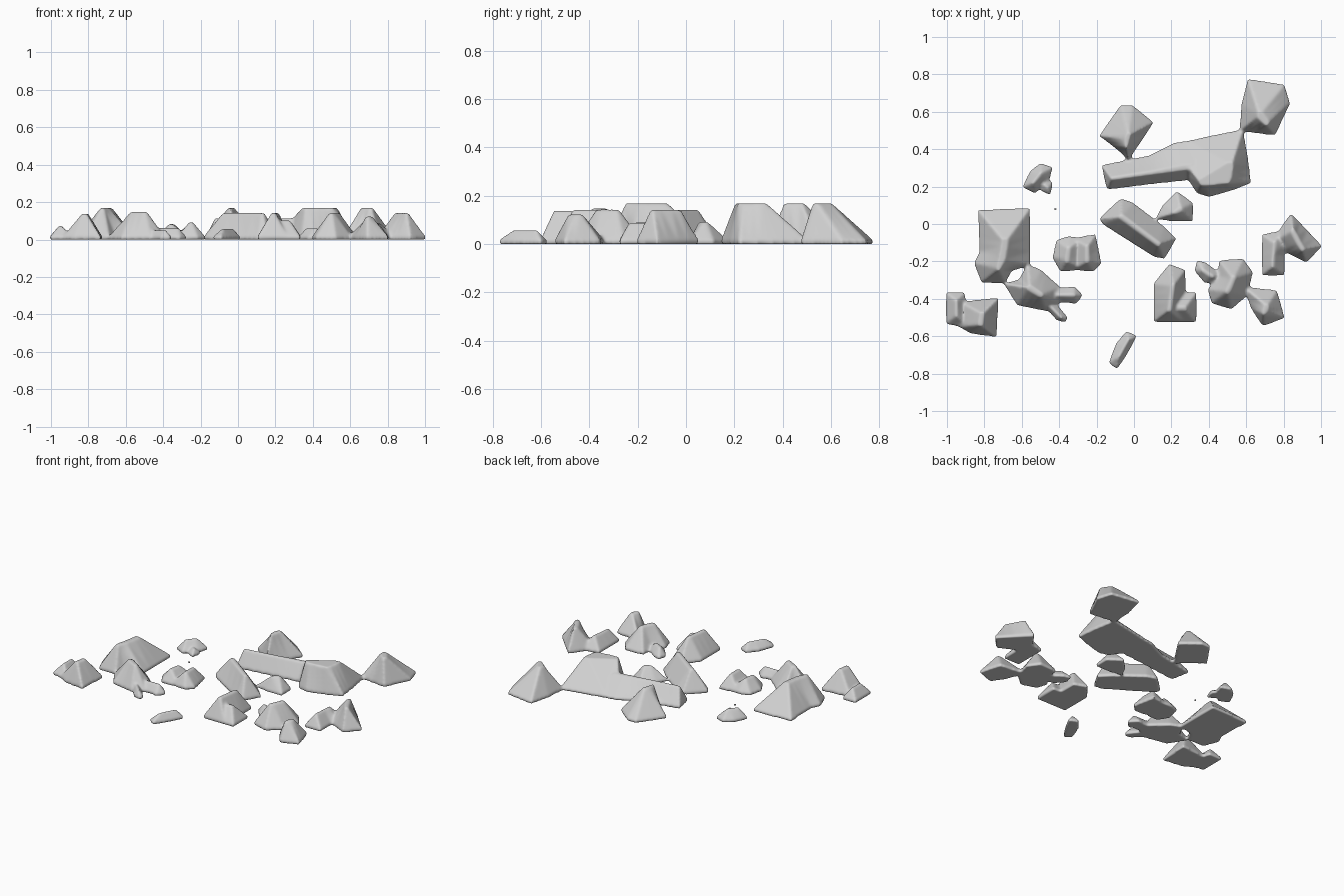
import bpy
import bmesh
from mathutils import Vector

# Remove the default object
default_cube = bpy.data.objects.get("Cube")
if default_cube:
    bpy.data.objects.remove(default_cube, do_unlink=True)

# One plain stone colour
STONE = (0.63, 0.63, 0.63, 1.0)
stone = bpy.data.materials.new("light grey stone")
stone.use_nodes = True
stone.diffuse_color = STONE
stone.node_tree.nodes["Principled BSDF"].inputs["Base Color"].default_value = STONE

UNIT = 0.01      # footprints and ridges are written in hundredths
FLARE = 0.006    # widens the foot to make up for later smoothing
LIP = 0.016      # height of the upright edge around the foot


def to_vectors(points):
    return [Vector((x, y, 0)) * UNIT for x, y in points]


def nearest_on_ridge(point, ridge):
    """Closest point to the given one on the ridge polyline."""
    best = ridge[0]
    for a, b in zip(ridge, ridge[1:]):
        along = b - a
        t = max(0.0, min(1.0, (point - a).dot(along) / along.length_squared))
        candidate = a + along * t
        if (candidate - point).length < (best - point).length:
            best = candidate
    return best


def add_mound(bm, footprint, ridge, height, crown=0.13):
    """Loft a footprint outline up to a narrow crown along its ridge."""
    corners, ridge = to_vectors(footprint), to_vectors(ridge)
    outline = []
    for a, b in zip(corners, corners[1:] + corners[:1]):
        outline += [a.lerp(b, step / 4) for step in range(4)]

    foot, lip, top = [], [], []
    for p in outline:
        r = nearest_on_ridge(p, ridge)
        wide = p + (p - r).normalized() * FLARE
        foot.append(bm.verts.new(wide))
        lip.append(bm.verts.new(wide + Vector((0, 0, LIP))))
        crest = r.lerp(p, crown)
        top.append(bm.verts.new((crest.x, crest.y, height * UNIT + 0.003)))

    count = len(outline)
    for lower, upper in ((foot, lip), (lip, top)):
        for i in range(count):
            j = (i + 1) % count
            bm.faces.new((lower[i], lower[j], upper[j], upper[i]))
    bm.faces.new(foot)
    bm.faces.new(top)


def finish(name, bm):
    bmesh.ops.recalc_face_normals(bm, faces=bm.faces)
    mesh = bpy.data.meshes.new(name)
    bm.to_mesh(mesh)
    bm.free()
    mesh.materials.append(stone)
    mesh.shade_smooth()
    obj = bpy.data.objects.new(name, mesh)
    bpy.context.collection.objects.link(obj)
    return obj


def rock(name, *mounds):
    """Fuse one or more mounds into a single softened rock."""
    bm = bmesh.new()
    for footprint, ridge, height in mounds:
        add_mound(bm, footprint, ridge, height)
    obj = finish(name, bm)
    fuse = obj.modifiers.new("fuse", 'REMESH')
    fuse.mode = 'VOXEL'
    fuse.voxel_size = 0.008
    fuse.use_smooth_shade = True
    soften = obj.modifiers.new("soften", 'SMOOTH')
    soften.factor = 0.5
    soften.iterations = 7
    return obj


# Long rear ridge with its low arm, the diamond behind it and the corner peak
rock("rear_ridge",
     ([(-17, 31), (8, 36), (22, 43), (40, 45), (40, 20), (29, 24), (10, 22), (-14, 19)],
      [(-12, 24), (30, 30)], 11),
     ([(20, 42), (38, 46), (58, 50), (60, 38), (62, 22), (54, 19), (40, 15), (34, 17), (28, 26)],
      [(36, 21), (50, 22), (52, 31)], 16.5),
     ([(-7, 63), (-1, 63), (10, 54), (-1, 38), (-3, 34), (-6, 38), (-18, 47)],
      [(-4, 41), (-3, 47)], 16.5),
     ([(61, 77), (80, 74), (83, 64), (75, 48), (57, 50), (58, 64)],
      [(67, 58), (71, 53)], 16.5))

# Slanting bar in the middle with a small stone touching it
rock("middle_bar",
     ([(-7, 13), (-1, 11), (16, -2), (22, -8), (16, -18), (11, -17), (-16, 0), (-18, 3)],
      [(-7, 4), (13, -11)], 14),
     ([(23, 17), (31, 11), (31, 2), (20, 2), (12, 3), (16, 10)],
      [(22, 6), (25, 8)], 9))

# Small stone on the rear right
rock("small_rear_stone",
     ([(-50, 32), (-44, 30), (-46, 23), (-53, 17), (-59, 20), (-55, 28)],
      [(-54, 22), (-50, 27)], 7),
     ([(-50, 24), (-44, 22), (-45, 16), (-49, 18)],
      [(-48, 21), (-46, 19)], 4))

# Large block, the mound leaning on it and two low nubs
rock("large_block",
     ([(-83, 7), (-56, 8), (-56, -22), (-66, -25), (-69, -31), (-81, -31), (-85, -21), (-82, -15)],
      [(-72, -24), (-69, -10)], 16.5),
     ([(-57, -22), (-50, -25), (-40, -34), (-40, -42), (-47, -46), (-62, -43), (-69, -32), (-61, -30)],
      [(-56, -34), (-50, -38)], 14.5),
     ([(-44, -35), (-32, -34), (-28, -38), (-31, -42), (-44, -41)],
      [(-42, -38), (-32, -38)], 6),
     ([(-48, -43), (-42, -43), (-36, -50), (-37, -52), (-41, -51)],
      [(-45, -44), (-39, -50)], 5))

# Twin-crested stone
rock("twin_crest_stone",
     ([(-41, -9), (-35, -7), (-28, -8), (-28, -24), (-39, -25), (-43, -18)],
      [(-36, -20), (-35, -13)], 8),
     ([(-32, -8), (-21, -6), (-18, -21), (-22, -25), (-32, -24)],
      [(-25, -20), (-25, -12)], 9))

# Front right corner rock with a low side piece
rock("corner_rock",
     ([(-92, -42), (-73, -40), (-74, -60), (-87, -58), (-93, -55)],
      [(-82, -54), (-81, -48)], 13.5),
     ([(-100, -37), (-91, -37), (-89, -55), (-100, -53)],
      [(-95, -41), (-95, -49)], 7))

# Low sliver at the front
rock("front_sliver",
     ([(-4, -58), (1, -60), (-4, -69), (-9, -77), (-13, -74), (-9, -64)],
      [(-8, -71), (-3, -62)], 5.5))

# Angled rock with a short toe
rock("angled_rock",
     ([(19, -22), (27, -25), (27, -36), (26, -52), (11, -52), (11, -32)],
      [(19, -46), (21, -33)], 14),
     ([(20, -37), (33, -37), (33, -52), (20, -52)],
      [(22, -45), (27, -45)], 10))

# Row of three joined stones
rock("joined_stones",
     ([(46, -20), (58, -19), (63, -26), (60, -38), (52, -45), (42, -42), (40, -35), (45, -28)],
      [(50, -36), (53, -29)], 14),
     ([(34, -20), (38, -21), (46, -27), (44, -31), (38, -31), (33, -25)],
      [(37, -25), (42, -28)], 6),
     ([(59, -34), (76, -36), (80, -50), (69, -54), (63, -45)],
      [(69, -48), (71, -44)], 12))

# Hooked rock on the left
rock("hooked_rock",
     ([(84, 5), (100, -12), (92, -20), (80, -14), (75, -9), (77, -5)],
      [(85, -3), (90, -14)], 14),
     ([(69, -6), (79, -4), (83, -12), (80, -16), (80, -27), (69, -27)],
      [(75, -10), (74, -23)], 8.5))

# Tiny pebble
pebble = bmesh.new()
bmesh.ops.create_icosphere(pebble, subdivisions=2, radius=0.006)
finish("pebble", pebble).location = (-0.42, 0.08, 0.006)
